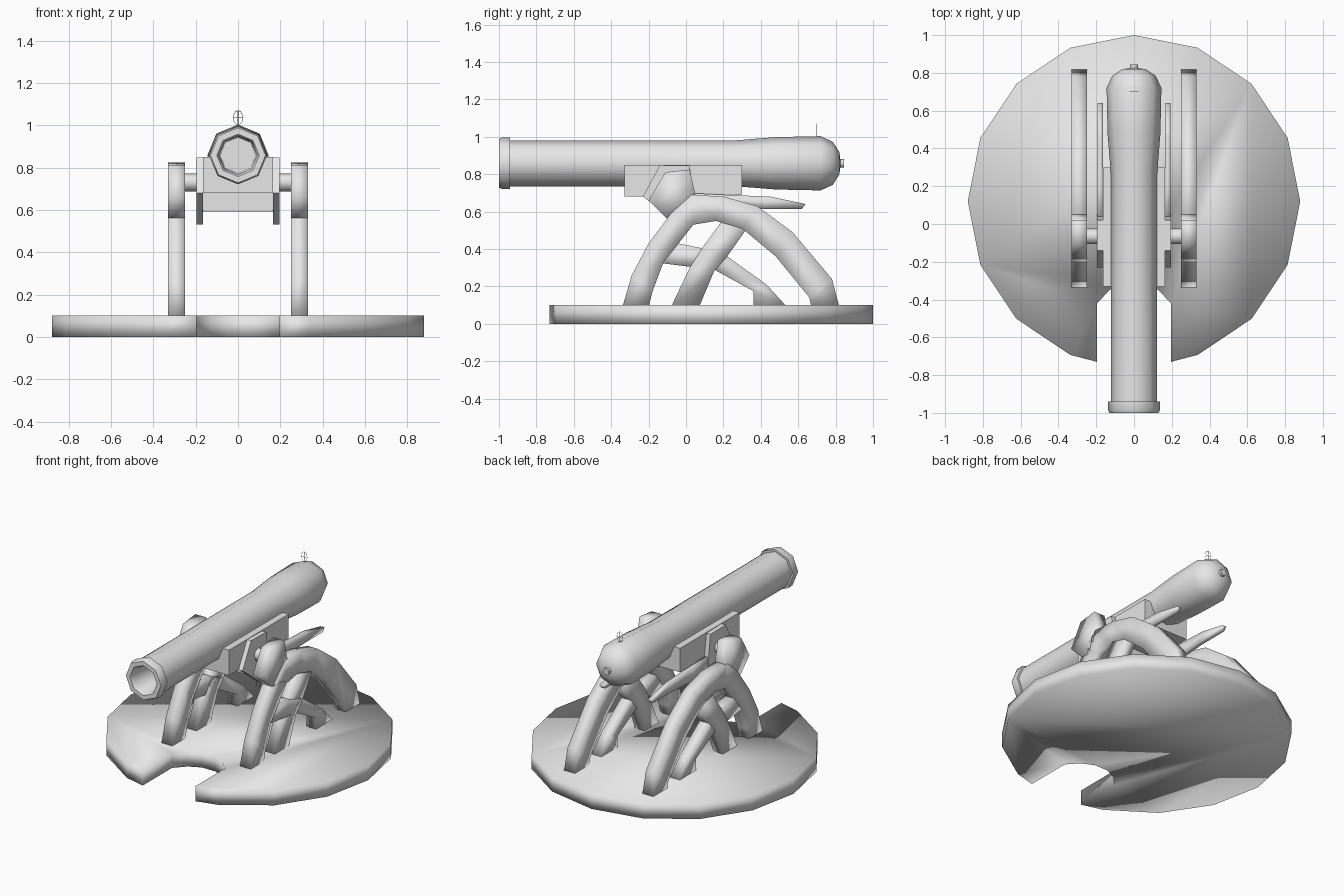
import bpy
import bmesh
import math
from mathutils import Vector

cube = bpy.data.objects.get("Cube")
if cube:
    bpy.data.objects.remove(cube, do_unlink=True)

grey = bpy.data.materials.new("plain grey")
grey.use_nodes = True
grey.diffuse_color = (0.8, 0.8, 0.8, 1)
grey.node_tree.nodes["Principled BSDF"].inputs["Base Color"].default_value = (0.8, 0.8, 0.8, 1)


def add_object(name, bm, angle=180, mirror=False):
    """Turn a bmesh into a smooth shaded object; edges above the angle stay sharp."""
    bmesh.ops.recalc_face_normals(bm, faces=bm.faces)
    mesh = bpy.data.meshes.new(name)
    bm.to_mesh(mesh)
    bm.free()
    mesh.materials.append(grey)
    obj = bpy.data.objects.new(name, mesh)
    bpy.context.collection.objects.link(obj)
    if mirror:
        obj.modifiers.new("Mirror", 'MIRROR')
    bpy.ops.object.select_all(action='DESELECT')
    obj.select_set(True)
    bpy.context.view_layer.objects.active = obj
    if angle < 180:
        bpy.ops.object.shade_smooth_by_angle(angle=math.radians(angle))
    else:
        bpy.ops.object.shade_smooth()
    return obj


def strip(name, pairs, x0, x1, mirror=True, angle=180):
    """Square-section beam: each entry is (y, z) of one edge, then of the other."""
    bm = bmesh.new()
    rings = []
    for ya, za, yb, zb in pairs:
        corners = ((x0, ya, za), (x1, ya, za), (x1, yb, zb), (x0, yb, zb))
        rings.append([bm.verts.new(c) for c in corners])
    for a, b in zip(rings, rings[1:]):
        for i in range(4):
            j = (i + 1) % 4
            bm.faces.new((a[i], a[j], b[j], b[i]))
    bm.faces.new(rings[0])
    bm.faces.new(rings[-1])
    return add_object(name, bm, angle, mirror)


def lathe(name, profile, sides, angle):
    """Spin (radius, y) points about the y axis."""
    bm = bmesh.new()
    verts = [bm.verts.new((0, y, r)) for r, y in profile]
    edges = [bm.edges.new(p) for p in zip(verts, verts[1:])]
    bmesh.ops.spin(bm, geom=verts + edges, cent=(0, 0, 0), axis=(0, 1, 0),
                   angle=math.tau, steps=sides)
    bmesh.ops.remove_doubles(bm, verts=bm.verts, dist=0.0005)
    return add_object(name, bm, angle)


# Round platform with a rounded notch at the front
outline = []
for k in range(16):
    if k == 8:
        notch = [(-0.195, -0.73), (-0.195, -0.42), (-0.13, -0.35), (-0.05, -0.31)]
        outline += notch + [(-x, y) for x, y in reversed(notch)]
    else:
        a = math.pi / 2 + k * math.tau / 16
        outline.append((0.88 * math.cos(a), 0.12 + 0.88 * math.sin(a)))
bm = bmesh.new()
floor = bm.faces.new([bm.verts.new((x, y, 0)) for x, y in outline])
top = bmesh.ops.extrude_face_region(bm, geom=[floor])
bmesh.ops.translate(bm, vec=(0, 0, 0.1),
                    verts=[g for g in top["geom"] if isinstance(g, bmesh.types.BMVert)])
if len(bm.faces) == len(outline) + 1:
    bm.faces.new([v for v in bm.verts if v.co.z < 0.01])
add_object("platform", bm)

# Barrel with bore, muzzle ring, swollen breech and rear knob
barrel = lathe("barrel", [
    (0, -0.75), (0.085, -0.75), (0.09, -0.98), (0.1, -1), (0.13, -1),
    (0.137, -0.985), (0.137, -0.94), (0.123, -0.94), (0.123, 0.27),
    (0.14, 0.48), (0.145, 0.72), (0.115, 0.785), (0.06, 0.82),
    (0.022, 0.825), (0.022, 0.845), (0, 0.845)], 8, 60)
barrel.location.z = 0.858

# Curved legs, one frame on each side
strip("arched_leg", [
    (-0.34, 0.09, -0.2, 0.09), (-0.29, 0.26, -0.18, 0.17), (-0.2, 0.43, -0.12, 0.33),
    (-0.08, 0.59, -0.04, 0.43), (0.03, 0.69, 0.04, 0.53), (0.2, 0.68, 0.16, 0.55),
    (0.38, 0.63, 0.3, 0.51), (0.57, 0.49, 0.48, 0.36), (0.78, 0.24, 0.66, 0.14),
    (0.82, 0.09, 0.67, 0.09)], 0.25, 0.33)
strip("bearing_lug", [
    (-0.1, 0.56, 0.03, 0.55), (-0.2, 0.66, 0.05, 0.69),
    (-0.11, 0.81, 0.02, 0.825)], 0.25, 0.33)

# Crossing braces between the legs
strip("rising_brace", [
    (-0.08, 0.09, 0.07, 0.09), (0.02, 0.3, 0.15, 0.28), (0.09, 0.41, 0.22, 0.36),
    (0.2, 0.56, 0.34, 0.53)], 0.255, 0.325)
strip("low_brace", [
    (0.54, 0.09, 0.36, 0.09), (0.43, 0.21, 0.36, 0.175), (0.22, 0.36, 0.15, 0.29),
    (0.08, 0.405, 0.02, 0.305), (-0.14, 0.45, -0.18, 0.33)], 0.255, 0.325)

# Cradle box around the barrel
strip("cradle", [
    (-0.33, 0.68, -0.33, 0.85), (0.3, 0.69, 0.3, 0.85)], -0.165, 0.165, False, 30)

# Side plates with long tapered handles
strip("side_plate", [
    (-0.14, 0.848, 0.02, 0.845), (-0.23, 0.68, 0.04, 0.7),
    (-0.15, 0.62, 0.05, 0.62), (-0.04, 0.53, 0.05, 0.54)], 0.165, 0.195, True, 30)
strip("tail_handle", [
    (0, 0.7, 0, 0.6), (0.2, 0.69, 0.2, 0.6), (0.45, 0.68, 0.42, 0.615),
    (0.64, 0.64, 0.62, 0.615)], 0.165, 0.193)

# Cross bar joining the side plates
strip("cross_bar", [
    (-0.1, 0.59, -0.1, 0.68), (0.02, 0.59, 0.02, 0.68)], -0.17, 0.17, False, 30)

# Pivot pins between plates and legs
bm = bmesh.new()
bmesh.ops.create_cone(bm, cap_ends=True, segments=8, radius1=0.042, radius2=0.042, depth=0.1)
bmesh.ops.rotate(bm, verts=bm.verts, cent=(0, 0, 0),
                 matrix=Vector((0, 0, 1)).rotation_difference(Vector((1, 0, 0))).to_matrix())
bmesh.ops.translate(bm, verts=bm.verts, vec=(0.225, -0.065, 0.73))
add_object("pivot_pin", bm, 60, True)

# Thin wire ring sight
curve = bpy.data.curves.new("ring_sight", 'CURVE')
curve.dimensions = '3D'
curve.bevel_depth = 0.0012
curve.bevel_resolution = 0
ring = [(0.022 * math.cos(t * math.tau / 12), 0.034 * math.sin(t * math.tau / 12))
        for t in range(12)]
wires = [(ring, True), ([(0, -0.035), (0, 0.034)], False), ([(-0.022, 0), (0.022, 0)], False)]
for points, closed in wires:
    spline = curve.splines.new('POLY')
    spline.points.add(len(points) - 1)
    spline.use_cyclic_u = closed
    for p, (x, z) in zip(spline.points, points):
        p.co = (x, 0.7, 1.036 + z, 1)
curve.materials.append(grey)
sight = bpy.data.objects.new("ring_sight", curve)
bpy.context.collection.objects.link(sight)
